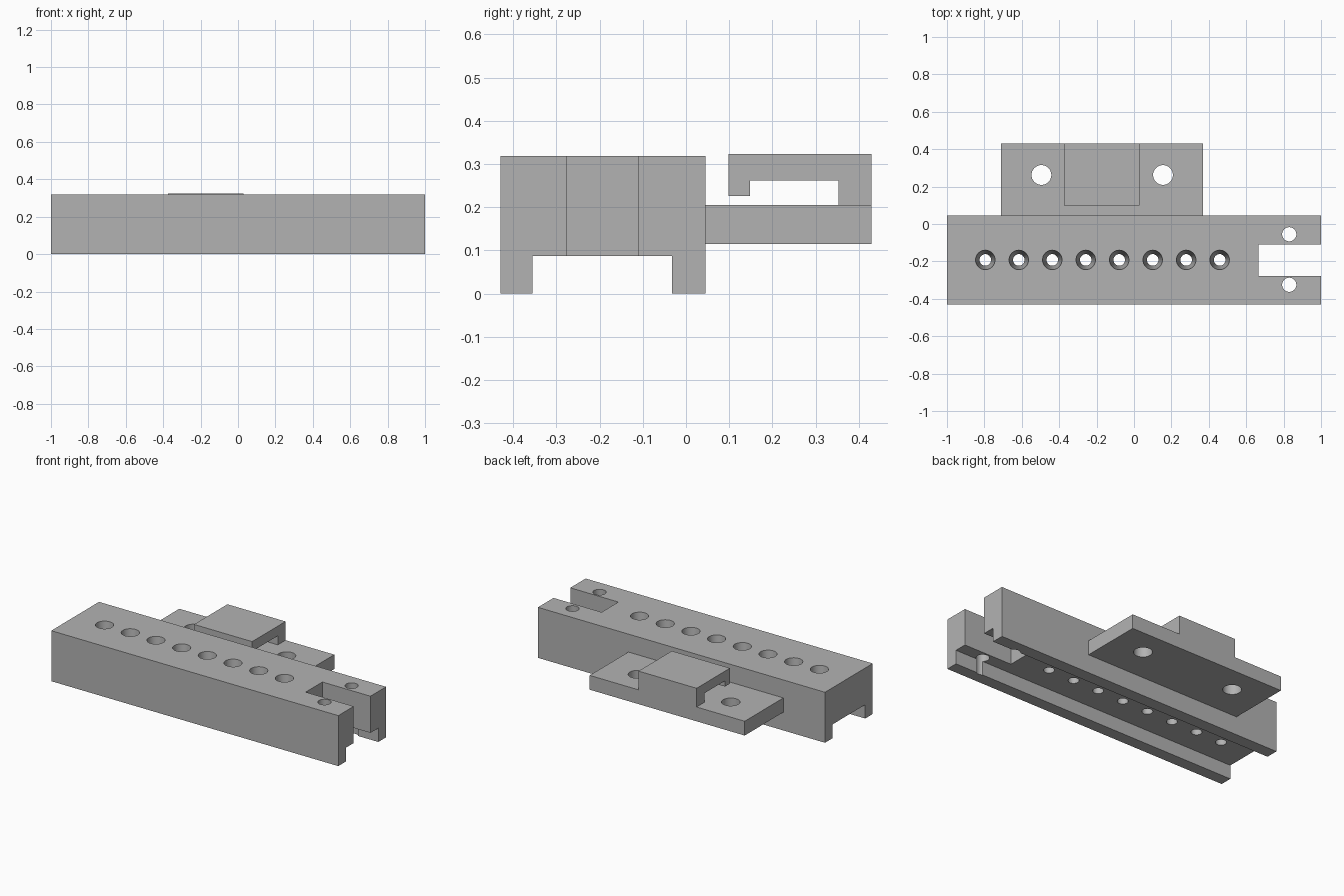
import bpy, bmesh
from mathutils import Matrix

if "Cube" in bpy.data.objects:
    bpy.data.objects.remove(bpy.data.objects["Cube"], do_unlink=True)

grey = bpy.data.materials.new("plain grey")
grey.use_nodes = True
color = (0.45, 0.45, 0.45, 1)
grey.diffuse_color = color
grey.node_tree.nodes["Principled BSDF"].inputs["Base Color"].default_value = color


def make_object(name, bm):
    bmesh.ops.recalc_face_normals(bm, faces=bm.faces)
    mesh = bpy.data.meshes.new(name)
    bm.to_mesh(mesh)
    bm.free()
    mesh.materials.append(grey)
    obj = bpy.data.objects.new(name, mesh)
    bpy.context.collection.objects.link(obj)
    return obj


def extrude_x(name, profile, x0, x1):
    """Extrude a (y, z) outline from x0 to x1."""
    bm = bmesh.new()
    face = bm.faces.new([bm.verts.new((x0, y, z)) for y, z in profile])
    result = bmesh.ops.extrude_face_region(bm, geom=[face])
    verts = [v for v in result["geom"] if isinstance(v, bmesh.types.BMVert)]
    bmesh.ops.translate(bm, verts=verts, vec=(x1 - x0, 0, 0))
    # The starting cap is kept by the extrusion of an isolated face
    return make_object(name, bm)


def add_hole(bm, x, y, z0, z1, r0, r1):
    bmesh.ops.create_cone(bm, cap_ends=True, segments=32, radius1=r0, radius2=r1,
                          depth=z1 - z0,
                          matrix=Matrix.Translation((x, y, (z0 + z1) / 2)))


def cut(obj, bm):
    cutter = make_object(obj.name + "_cutter", bm)
    cutter.hide_render = True
    mod = obj.modifiers.new("cut", "BOOLEAN")
    mod.operation = "DIFFERENCE"
    mod.solver = "EXACT"
    mod.object = cutter
    bpy.ops.object.select_all(action="DESELECT")
    bpy.context.view_layer.objects.active = obj
    obj.select_set(True)
    bpy.ops.object.modifier_apply(modifier=mod.name)
    bpy.data.objects.remove(cutter, do_unlink=True)
    bpy.ops.object.shade_smooth_by_angle(angle=0.5)


# Main rail with a channel along the underside
TOP, CEILING = 0.318, 0.087
rail = extrude_x("rail", [(-0.43, 0), (-0.355, 0), (-0.355, CEILING), (-0.032, CEILING),
                          (-0.032, 0), (0.045, 0), (0.045, TOP), (-0.43, TOP)], -1, 1)

# Row of tapered holes, end slot and pin holes
bm = bmesh.new()
for i in range(8):
    add_hole(bm, -0.795 + i * 0.179, -0.192, CEILING - 0.02, TOP + 0.02, 0.029, 0.054)
for y in (-0.055, -0.325):
    add_hole(bm, 0.83, y, -0.1, 0.5, 0.038, 0.038)
bmesh.ops.create_cube(bm, size=1, matrix=Matrix.Translation((0.915, -0.1935, 0.2))
                      @ Matrix.Diagonal((0.5, 0.167, 0.8, 1)))
cut(rail, bm)

# Rear mounting plate with two bolt holes
plate = extrude_x("mounting_plate", [(0.045, 0.115), (0.43, 0.115),
                                     (0.43, 0.205), (0.045, 0.205)], -0.71, 0.37)
bm = bmesh.new()
for x in (-0.495, 0.155):
    add_hole(bm, x, 0.262, 0, 0.5, 0.053, 0.053)
cut(plate, bm)

# Hooked clip standing on the plate
extrude_x("hooked_clip", [(0.43, 0.205), (0.43, 0.323), (0.098, 0.323), (0.098, 0.226),
                          (0.148, 0.226), (0.148, 0.262), (0.353, 0.262), (0.353, 0.205)],
          -0.375, 0.03)
